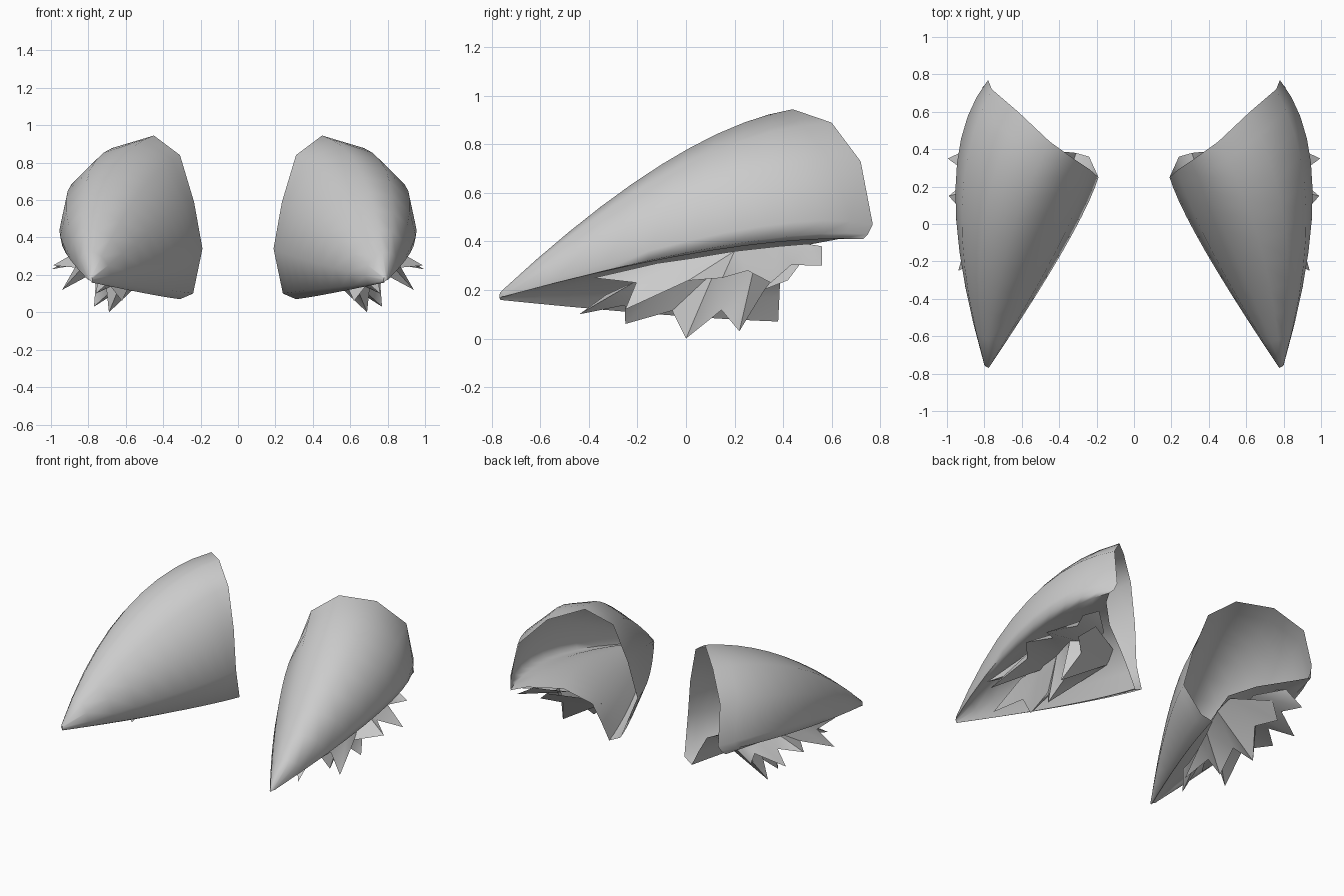
import bpy, bmesh, math
from mathutils import Vector as V

if "Cube" in bpy.data.objects:
    bpy.data.objects.remove(bpy.data.objects["Cube"])

TIP = V((0.79, -0.76, 0.175))
# (base rim point, halfway point) of each lengthwise rail, outer lip -> ridge -> inner edge
SHELL = [
    ((0.81, 0.73, 0.41), (0.90, 0.10, 0.362)),
    ((0.79, 0.75, 0.43), (0.945, 0.17, 0.385)),
    ((0.78, 0.77, 0.47), (0.955, 0.18, 0.44)),
    ((0.76, 0.72, 0.73), (0.92, 0.08, 0.60)),
    ((0.62, 0.60, 0.89), (0.81, -0.04, 0.70)),
    ((0.45, 0.44, 0.945), (0.67, -0.10, 0.718)),
    ((0.31, 0.34, 0.84), (0.53, -0.14, 0.635)),
    ((0.235, 0.29, 0.59), (0.42, -0.15, 0.47)),
    ((0.19, 0.25, 0.34), (0.378, -0.14, 0.275)),
    ((0.24, 0.36, 0.10), (0.435, -0.12, 0.125)),
    ((0.31, 0.38, 0.07), (0.49, -0.12, 0.10)),
]
# arched lining that closes the underside
LINING = [
    ((0.36, 0.385, 0.17), (0.54, -0.12, 0.17)),
    ((0.43, 0.39, 0.29), (0.62, -0.10, 0.27)),
    ((0.59, 0.47, 0.38), (0.75, -0.04, 0.345)),
    ((0.75, 0.63, 0.41), (0.85, 0.04, 0.365)),
]
# tufts of fur: rows of (spike tip, inner root, outer root)
FUR_LOWER = [
    ((0.76, -0.44, 0.10), (0.64, -0.24, 0.17), (0.74, -0.20, 0.24)),
    ((0.62, -0.25, 0.06), (0.57, -0.06, 0.17), (0.72, -0.04, 0.26)),
    ((0.69, 0.00, 0.00), (0.50, 0.10, 0.18), (0.72, 0.12, 0.28)),
    ((0.77, 0.22, 0.03), (0.44, 0.27, 0.24), (0.75, 0.28, 0.29)),
    ((0.80, 0.42, 0.24), (0.47, 0.36, 0.30), (0.68, 0.42, 0.33)),
]
FUR_UPPER = [
    ((0.86, -0.38, 0.25), (0.74, -0.14, 0.25), (0.82, -0.12, 0.31)),
    ((0.94, -0.25, 0.12), (0.68, -0.02, 0.26), (0.82, 0.02, 0.33)),
    ((0.99, 0.15, 0.25), (0.66, 0.14, 0.28), (0.80, 0.20, 0.36)),
    ((0.995, 0.35, 0.23), (0.60, 0.32, 0.30), (0.76, 0.38, 0.38)),
    ((0.88, 0.56, 0.30), (0.60, 0.43, 0.34), (0.72, 0.50, 0.39)),
]


def finish(bm, name, angle):
    bmesh.ops.recalc_face_normals(bm, faces=bm.faces)
    me = bpy.data.meshes.new(name)
    bm.to_mesh(me)
    bm.free()
    ob = bpy.data.objects.new(name, me)
    bpy.context.collection.objects.link(ob)
    bpy.context.view_layer.objects.active = ob
    ob.select_set(True)
    bpy.ops.object.shade_smooth_by_angle(angle=math.radians(angle))
    ob.select_set(False)


def ear_shell(name, m):
    rails = [(V(a), V(b)) for a, b in SHELL + LINING]
    mid = sum((r[0] for r in rails), V()) / len(rails)
    bm, rings = bmesh.new(), []
    for i in range(11):
        s = i / 10
        ring = []
        for end, half in rails:
            start = TIP + 0.04 * (end - mid)
            ctrl = 2 * half - (start + end) / 2
            p = start * (1 - s) ** 2 + ctrl * 2 * s * (1 - s) + end * s * s
            ring.append(bm.verts.new((p.x * m, p.y, p.z)))
        rings.append(ring)
    n = len(rails)
    for a, b in zip(rings, rings[1:]):
        for j in range(n):
            k = (j + 1) % n
            bm.faces.new((a[j], a[k], b[k], b[j]))
    bm.faces.new(rings[0])          # blunt tip, base stays open
    finish(bm, name, 70)


def fur(name, rows, m):
    """Wedge of fur with a zigzag edge: spike tips and valleys, rooted on both sides."""
    bm = bmesh.new()
    tips, inner, outer = ([V(row[k]) for row in rows] for k in range(3))
    valleys = [inner[0] + V((0.03, -0.09, 0.01))]
    for i in range(len(rows) - 1):
        valleys.append((tips[i] + tips[i + 1]) * 0.28
                       + (inner[i] + inner[i + 1] + outer[i] + outer[i + 1]) * 0.11)
    valleys.append(outer[-1] + V((0.03, 0.06, -0.01)))
    t, a, b, v = ([bm.verts.new((p.x * m, p.y, p.z)) for p in ps]
                  for ps in (tips, inner, outer, valleys))
    for r in (a, b):
        for i in range(len(rows)):
            bm.faces.new((v[i], t[i], r[i]))
            bm.faces.new((t[i], v[i + 1], r[i]))
            if i:
                bm.faces.new((r[i - 1], v[i], r[i]))
    finish(bm, name, 45)


for side, m in (("right", 1), ("left", -1)):
    ear_shell("ear_shell_" + side, m)
    fur("lower_fur_" + side, FUR_LOWER, m)
    fur("upper_fur_" + side, FUR_UPPER, m)
